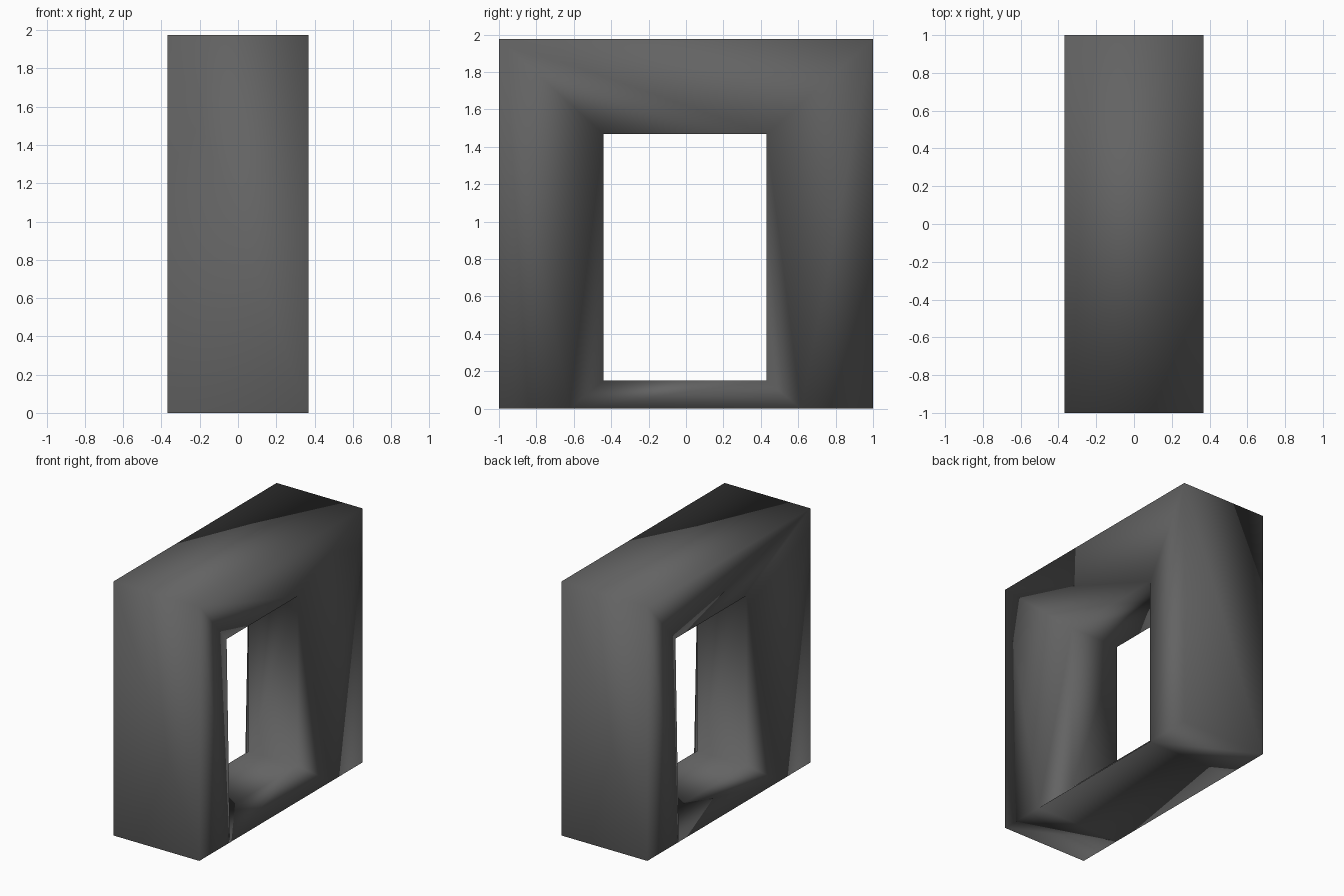
import bpy
import bmesh

cube = bpy.data.objects.get("Cube")
if cube:
    bpy.data.objects.remove(cube, do_unlink=True)

# Plain dark grey material
grey = bpy.data.materials.new("dark_grey")
grey.use_nodes = True
colour = (0.125, 0.125, 0.125, 1)
grey.diffuse_color = colour
grey.node_tree.nodes["Principled BSDF"].inputs["Base Color"].default_value = colour

HALF_WIDTH, THROAT_X = 0.368, 0.21
bm = bmesh.new()


def ring(x, front, back, bottom, top):
    """Rectangle across the frame: low front, high front, high back, low back."""
    corners = ((front, bottom), (front, top), (back, top), (back, bottom))
    return [bm.verts.new((x, y, z)) for y, z in corners]


def bridge(a, b, count):
    """Join matching neighbours of two rings with quads."""
    for i in range(count):
        j = (i + 1) % len(a)
        bm.faces.new((a[i], a[j], b[j], b[i]))


sides = []
for s in (1, -1):
    outer = ring(s * HALF_WIDTH, -1, 1, 0, 1.975)
    throat = ring(s * THROAT_X, -0.44, 0.43, 0.15, 1.467)
    feet = [bm.verts.new((s * HALF_WIDTH, y, 0)) for y in (-0.625, 0.615)]

    # Jambs: flat outer triangle, slanted triangle and splayed reveal
    for foot, low, high in ((feet[0], 0, 1), (feet[1], 3, 2)):
        bm.faces.new((outer[high], outer[low], foot))
        bm.faces.new((outer[high], foot, throat[high]))
        bm.faces.new((foot, throat[low], throat[high]))

    # Lintel sloping in to the throat, and sloping sill
    bm.faces.new((outer[1], throat[2], outer[2]))
    bm.faces.new((outer[1], throat[1], throat[2]))
    bm.faces.new((feet[0], feet[1], throat[3], throat[0]))
    sides.append((outer, throat, [outer[0], *feet, outer[3]]))

# Outer walls, passage through the middle and underside
(outer_l, throat_l, base_l), (outer_r, throat_r, base_r) = sides
bridge(outer_l, outer_r, 3)
bridge(throat_l, throat_r, 4)
bridge(base_l, base_r, 3)

bmesh.ops.recalc_face_normals(bm, faces=bm.faces)
for face in bm.faces:
    face.smooth = True

mesh = bpy.data.meshes.new("block_frame")
bm.to_mesh(mesh)
bm.free()
mesh.materials.append(grey)
frame = bpy.data.objects.new("block_frame", mesh)
bpy.context.collection.objects.link(frame)

# Soft shading led by the large faces
weighted = frame.modifiers.new("soft_shading", 'WEIGHTED_NORMAL')
weighted.mode = 'FACE_AREA'
